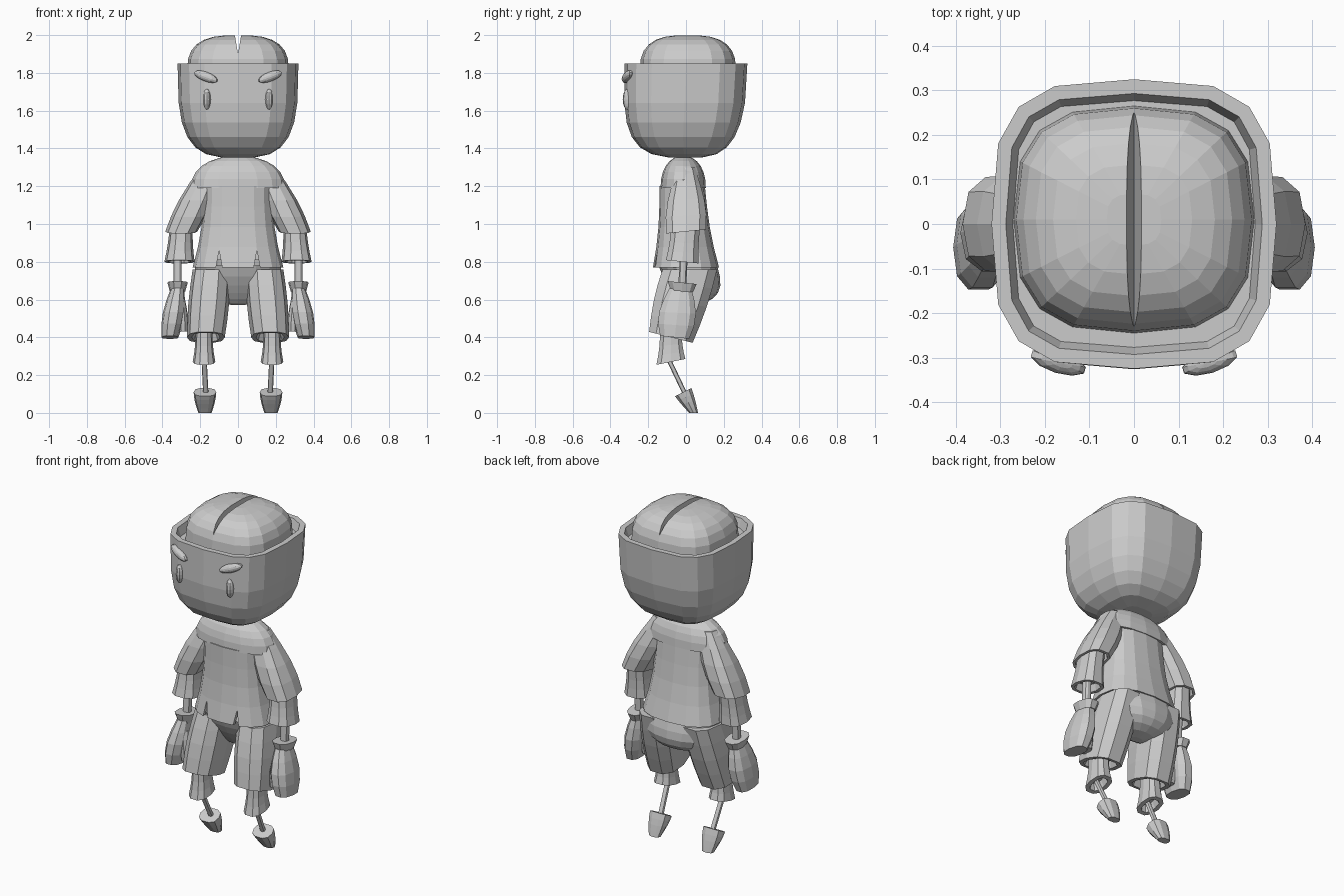
import bpy, bmesh, math
from mathutils import Vector, Matrix, Euler

if "Cube" in bpy.data.objects:
    bpy.data.objects.remove(bpy.data.objects["Cube"])

grey = (0.6, 0.6, 0.6, 1)
clay = bpy.data.materials.new("light_grey")
clay.use_nodes = True
clay.diffuse_color = grey
clay.node_tree.nodes["Principled BSDF"].inputs["Base Color"].default_value = grey


def finish(name, bm, mirrored=False):
    mesh = bpy.data.meshes.new(name)
    bm.to_mesh(mesh)
    bm.free()
    mesh.materials.append(clay)
    part = bpy.data.objects.new(name, mesh)
    bpy.context.collection.objects.link(part)
    if mirrored:
        part.modifiers.new("Mirror", "MIRROR")
    return part


def signed_power(value, exponent):
    return math.copysign(abs(value) ** exponent, value)


def ring(centre, width, depth, sides, squareness, slope=0):
    """Rounded outline around a centre, tilted by slope from front to back."""
    points = []
    for i in range(sides):
        angle = math.tau * i / sides
        x = width * signed_power(math.cos(angle), squareness)
        y = depth * signed_power(math.sin(angle), squareness)
        points.append(Vector(centre) + Vector((x, y, y * slope)))
    return points


def skin(loops, rim=0, recess=0):
    """Bridge the loops, cap both ends and hollow the first end behind a rim."""
    bm = bmesh.new()
    rows = [[bm.verts.new(point) for point in loop] for loop in loops]
    for lower, upper in zip(rows, rows[1:]):
        for i in range(len(lower)):
            bm.faces.new((lower[i - 1], lower[i], upper[i], upper[i - 1]))
    opening = bm.faces.new(rows[0])
    bm.faces.new(rows[-1])
    bmesh.ops.recalc_face_normals(bm, faces=bm.faces)
    if rim:
        bmesh.ops.inset_region(bm, faces=[opening], thickness=rim)
        bmesh.ops.inset_region(bm, faces=[opening], thickness=rim / 2, depth=-recess)
    return bm


def bowl(name, base, width, depth, height, squareness, forward=0, rim=0, recess=0):
    """Half of a rounded box; a negative height makes it hang down."""
    loops = []
    steps = 6
    for i in range(steps + 1):
        angle = 1.45 * i / steps
        shrink = math.cos(angle) ** squareness
        rise = math.sin(angle) ** squareness
        centre = Vector(base) + Vector((0, -forward * math.sin(2 * angle), height * rise))
        loops.append(ring(centre, width * shrink, depth * shrink, 16, squareness))
    return finish(name, skin(loops, rim, recess))


def limb(name, start, end, start_size, end_size, bulge=0, slope=0,
         rim=0, sides=10, mirrored=True):
    """Tapered segment; the slope and the hollow hem belong to its start."""
    loops = []
    steps = 4
    for i in range(steps + 1):
        t = i / steps
        width, depth = Vector(start_size).lerp(Vector(end_size), t) \
            * (1 + bulge * math.sin(math.pi * t))
        centre = Vector(start).lerp(Vector(end), t)
        loops.append(ring(centre, width, depth, sides, 0.8, slope * (1 - t)))
    return finish(name, skin(loops, rim, recess=0.04), mirrored)


def bead(name, centre, size, turn):
    bm = bmesh.new()
    place = Matrix.LocRotScale(Vector(centre), Euler(turn), Vector(size))
    bmesh.ops.create_uvsphere(bm, u_segments=10, v_segments=8, radius=1, matrix=place)
    finish(name, bm, mirrored=True)


def slit(target, x, base, tip, front, back):
    """Cut a narrow wedge running from front to back."""
    half = 0.02
    outline = ((x - half, base), (x + half, base), (x, tip))
    wedge = finish("slit_cutter", skin([[(px, y, pz) for px, pz in outline]
                                        for y in (front, back)]))
    wedge.hide_render = True
    cut = target.modifiers.new("Slit", "BOOLEAN")
    cut.operation = "DIFFERENCE"
    cut.object = wedge
    bpy.context.view_layer.objects.active = target
    bpy.ops.object.modifier_apply(modifier=cut.name)
    bpy.data.objects.remove(wedge)


# Head: thick-rimmed bowl holding a split dome
bowl("head_shell", base=(0, 0, 1.85), width=0.32, depth=0.325, height=-0.5,
     squareness=0.61, forward=0.015, rim=0.032, recess=0.05)
dome = bowl("head_dome", base=(0, 0.01, 1.8), width=0.27, depth=0.255, height=0.2,
            squareness=0.7)
slit(dome, x=0, base=2.02, tip=1.9, front=-0.3, back=0.3)

# Face
bead("eyes", centre=(0.165, -0.31, 1.66), size=(0.022, 0.025, 0.055), turn=(0, 0, 0))
bead("brows", centre=(0.17, -0.31, 1.78), size=(0.07, 0.025, 0.025), turn=(0, -0.35, 0.3))

# Shirt: flared body, broad rounded shoulders and slits in the front hem
shirt = limb("shirt_body", start=(0, 0, 0.77), end=(0, -0.02, 1.2),
             start_size=(0.24, 0.175), end_size=(0.18, 0.12),
             bulge=-0.08, rim=0.02, sides=16, mirrored=False)
for x in (-0.1, 0.1):
    slit(shirt, x, base=0.75, tip=0.86, front=-0.3, back=-0.1)
bowl("shirt_shoulders", base=(0, -0.015, 1.19), width=0.25, depth=0.12, height=0.17,
     squareness=0.9)

# Sleeves: a wide upper layer over a flared lower one
limb("upper_sleeves", start=(0.3, 0, 0.96), end=(0.14, 0, 1.3),
     start_size=(0.085, 0.11), end_size=(0.06, 0.05), bulge=0.25, slope=0.1, rim=0.015)
limb("lower_sleeves", start=(0.31, -0.02, 0.8), end=(0.3, 0, 1),
     start_size=(0.08, 0.09), end_size=(0.06, 0.08), bulge=-0.06, slope=-0.1, rim=0.02)

# Arms and mittens
limb("arm_rods", start=(0.32, -0.01, 0.88), end=(0.32, -0.02, 0.66),
     start_size=(0.022, 0.022), end_size=(0.022, 0.022))
limb("mitten_cuffs", start=(0.32, -0.02, 0.69), end=(0.32, -0.02, 0.64),
     start_size=(0.054, 0.08), end_size=(0.04, 0.06), slope=-0.1)
limb("mittens", start=(0.36, -0.06, 0.4), end=(0.32, -0.03, 0.66),
     start_size=(0.045, 0.08), end_size=(0.035, 0.06), bulge=0.45, slope=-0.1)
limb("thumbs", start=(0.29, -0.06, 0.43), end=(0.3, -0.05, 0.6),
     start_size=(0.025, 0.04), end_size=(0.02, 0.04), bulge=0.3)

# Shorts: rounded seat set towards the back and two slanted legs
bowl("shorts_seat", base=(0, 0.01, 0.78), width=0.23, depth=0.155, height=-0.21,
     squareness=0.9, forward=-0.04)
limb("shorts_legs", start=(0.17, -0.08, 0.4), end=(0.14, 0.02, 0.76),
     start_size=(0.1, 0.12), end_size=(0.1, 0.15), bulge=0.08, slope=-0.25, rim=0.025)

# Socks, ankle rods and peg feet
limb("socks", start=(0.18, -0.08, 0.27), end=(0.18, -0.08, 0.45),
     start_size=(0.06, 0.08), end_size=(0.045, 0.06), bulge=-0.1, slope=0.2, rim=0.025)
limb("ankle_rods", start=(0.18, -0.1, 0.3), end=(0.17, 0, 0.09),
     start_size=(0.014, 0.014), end_size=(0.014, 0.014))
limb("peg_feet", start=(0.175, -0.015, 0.11), end=(0.175, 0.04, 0),
     start_size=(0.06, 0.045), end_size=(0.035, 0.025), bulge=0.1, slope=0.5)
